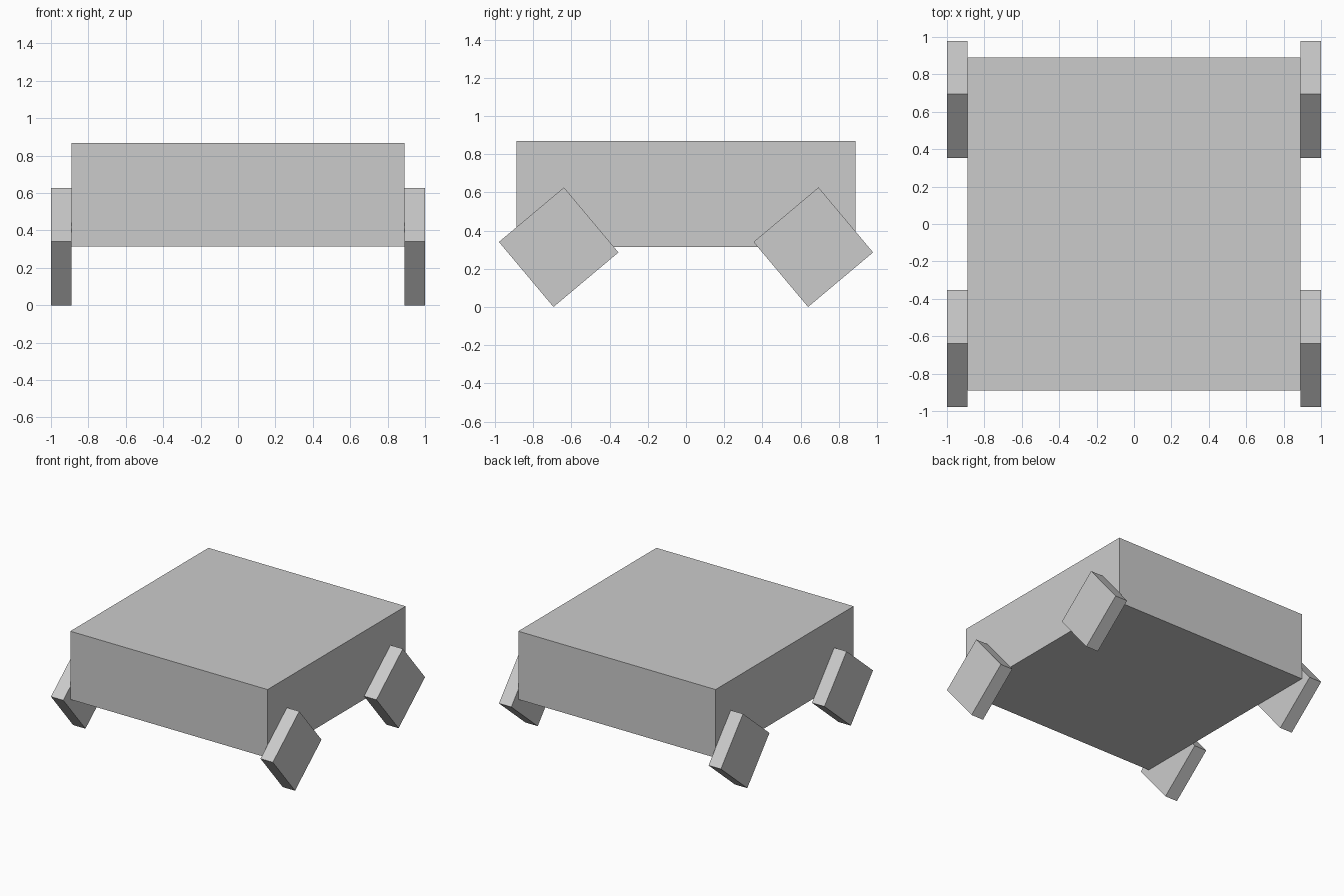
import bpy
import math

cube = bpy.data.objects.get("Cube")
if cube:
    bpy.data.objects.remove(cube, do_unlink=True)

U = 2 / 18                      # modelling unit: the model is 18 units wide
TILT = math.radians(40)         # roll of the square wheels
AXLE_Z = 2 * U * (math.sin(TILT) + math.cos(TILT))  # lowest corner rests on z = 0

grey = bpy.data.materials.new("light_grey")
grey.use_nodes = True
colour = (0.6, 0.6, 0.6, 1)
grey.diffuse_color = colour
grey.node_tree.nodes["Principled BSDF"].inputs["Base Color"].default_value = colour


def box(name, size, location, tilt=0):
    """Flat-shaded box with its size baked into the mesh."""
    bpy.ops.mesh.primitive_cube_add(size=1, location=location, rotation=(tilt, 0, 0))
    obj = bpy.context.object
    obj.name = name
    obj.scale = size
    bpy.ops.object.transform_apply(location=False, rotation=False, scale=True)
    obj.data.materials.append(grey)
    return obj


# Body slab, its underside level with the axles
box("body", (16 * U, 16 * U, 5 * U), (0, 0, AXLE_Z + 2.5 * U))

# Four square wheels, all rolled the same way
for side, x in (("left", 1), ("right", -1)):
    for end, y in (("front", -1), ("rear", 1)):
        box(f"{end}_{side}_wheel", (U, 4 * U, 4 * U),
            (x * 8.5 * U, y * 6 * U, AXLE_Z), TILT)
